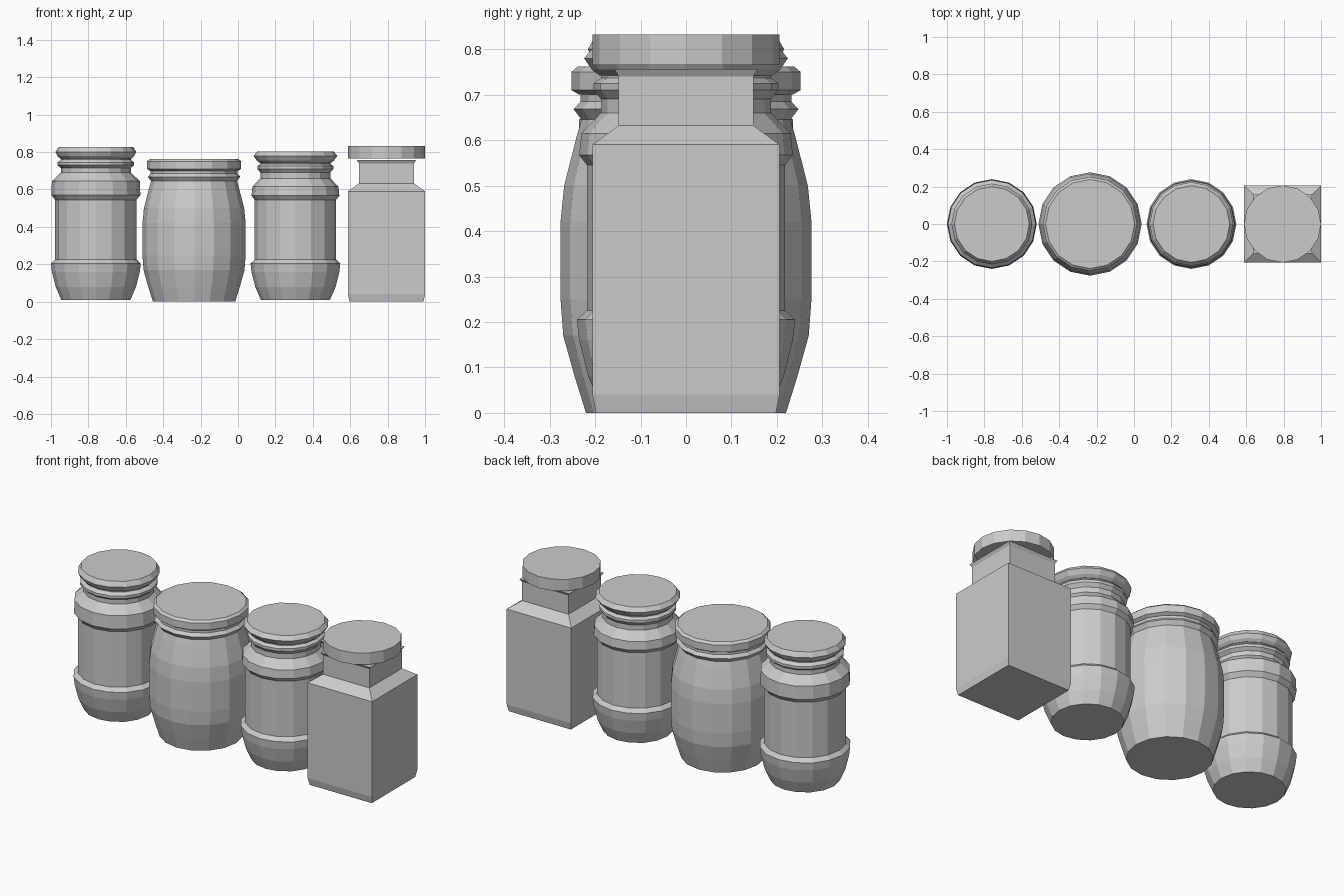
import bpy
import bmesh
import math

if "Cube" in bpy.data.objects:
    bpy.data.objects.remove(bpy.data.objects["Cube"], do_unlink=True)

# One plain grey for everything
grey = bpy.data.materials.new("plain_grey")
grey.use_nodes = True
colour = (0.6, 0.6, 0.6, 1)
grey.diffuse_color = colour
grey.node_tree.nodes["Principled BSDF"].inputs["Base Color"].default_value = colour


def stack(name, x, profile, sides=16, bottom=True):
    """Skin rings of (half width, height); four sides give a square section."""
    bm = bmesh.new()
    turn = math.pi / 4 if sides == 4 else 0
    grow = math.sqrt(2) if sides == 4 else 1
    rings = []
    for r, z in profile:
        angles = [turn + math.tau * i / sides for i in range(sides)]
        rings.append([bm.verts.new((r * grow * math.cos(a), r * grow * math.sin(a), z))
                      for a in angles])
    for low, high in zip(rings, rings[1:]):
        for i in range(sides):
            j = (i + 1) % sides
            bm.faces.new((low[i], low[j], high[j], high[i]))
    bm.faces.new(rings[-1])
    if bottom:
        bm.faces.new(rings[0][::-1])
    mesh = bpy.data.meshes.new(name)
    bm.to_mesh(mesh)
    bm.free()
    mesh.materials.append(grey)
    obj = bpy.data.objects.new(name, mesh)
    obj.location.x = x
    bpy.context.collection.objects.link(obj)
    return obj


# Waisted body shared by the two ribbed jars
waist = [(0.185, 0.01), (0.215, 0.08), (0.235, 0.16), (0.24, 0.205),
         (0.218, 0.225), (0.218, 0.545), (0.238, 0.57)]

# Tall ribbed jar
stack("tall_jar", -0.76, waist + [
    (0.235, 0.645), (0.187, 0.69), (0.187, 0.715), (0.205, 0.73),
    (0.205, 0.745), (0.187, 0.76), (0.187, 0.775)])
stack("tall_jar_lid", -0.76, [(0.19, 0.765), (0.205, 0.778), (0.216, 0.8), (0.2, 0.827)])

# Barrel jar with a wide threaded neck
stack("barrel_jar", -0.235, [
    (0.22, 0), (0.245, 0.08), (0.27, 0.17), (0.276, 0.25), (0.276, 0.42),
    (0.268, 0.5), (0.24, 0.61), (0.23, 0.645), (0.247, 0.668),
    (0.232, 0.685), (0.232, 0.71)])
stack("barrel_jar_lid", -0.235, [(0.235, 0.7), (0.252, 0.71), (0.252, 0.75), (0.238, 0.762)])

# Short ribbed jar
stack("short_jar", 0.307, waist[:-1] + [
    (0.235, 0.567), (0.23, 0.615), (0.187, 0.66), (0.187, 0.69), (0.203, 0.71),
    (0.203, 0.725), (0.187, 0.737), (0.187, 0.755)])
stack("short_jar_lid", 0.307, [(0.19, 0.742), (0.207, 0.755), (0.224, 0.78), (0.205, 0.803)])

# Square jar with a flared lip and an open-bottomed round lid
stack("square_jar", 0.794, [
    (0.198, 0), (0.206, 0.04), (0.206, 0.59), (0.148, 0.632),
    (0.148, 0.74), (0.158, 0.757)], sides=4)
stack("square_jar_lid", 0.794, [(0.206, 0.765), (0.206, 0.832)], bottom=False)
